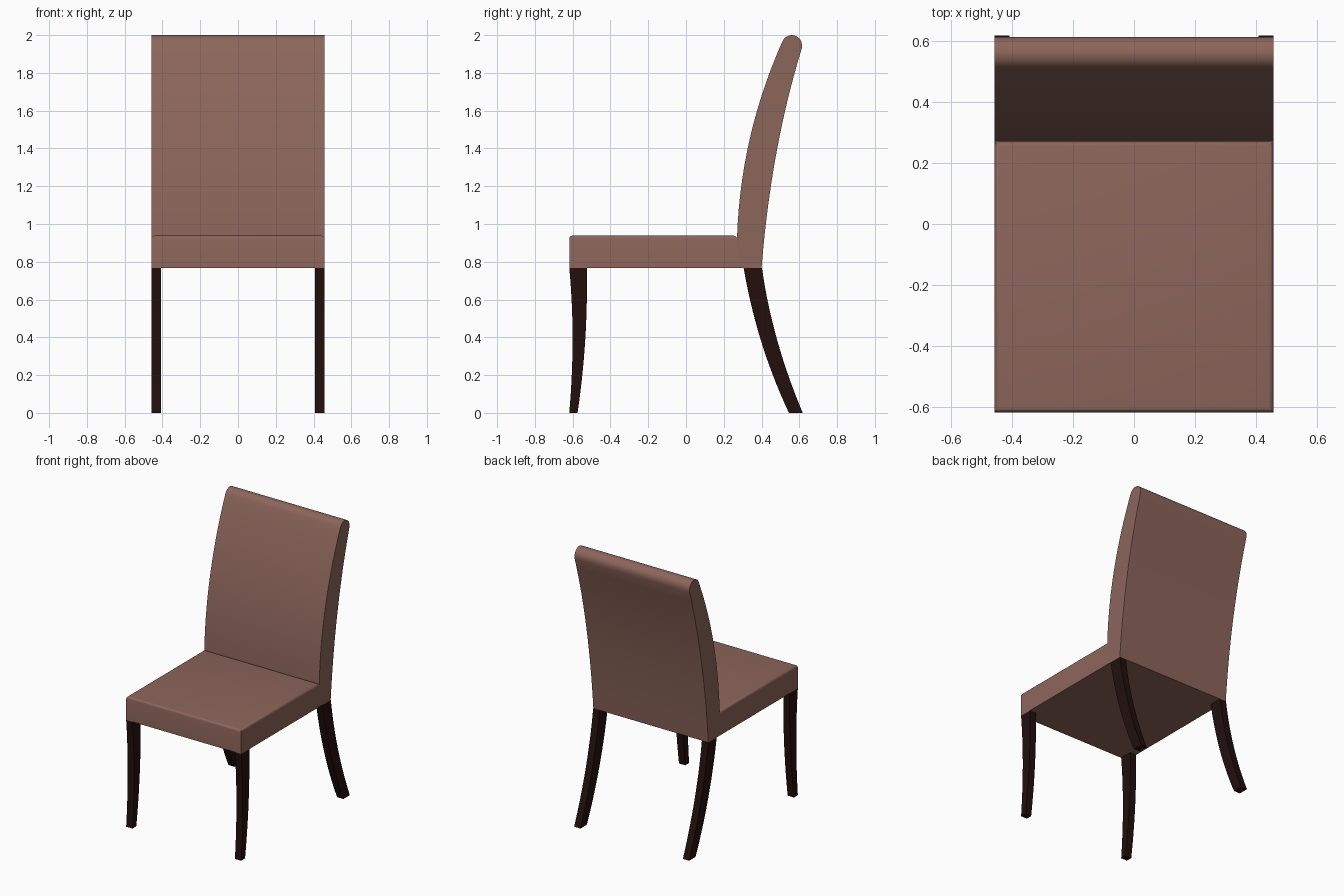
import bpy, bmesh, math

if "Cube" in bpy.data.objects:
    bpy.data.objects.remove(bpy.data.objects["Cube"])

W = 0.458  # half width of the chair


def material(name, col):
    m = bpy.data.materials.new(name)
    m.diffuse_color = (*col, 1)
    m.use_nodes = True
    m.node_tree.nodes["Principled BSDF"].inputs["Base Color"].default_value = m.diffuse_color
    return m


fabric = material("brown leather", (0.265, 0.132, 0.105))
wood = material("dark wood", (0.016, 0.005, 0.004))


def curve(p0, c, p2, n=14):
    """Quadratic curve through (y, z) points."""
    return [tuple((1 - t) ** 2 * a + 2 * t * (1 - t) * b + t * t * d
                  for a, b, d in zip(p0, c, p2))
            for t in (i / n for i in range(n + 1))]


def extrude_profile(name, profile, x0, x1, mat, bevel_top=0):
    """Extrude a (y, z) outline from x0 to x1."""
    bm = bmesh.new()
    face = bm.faces.new([bm.verts.new((x0, y, z)) for y, z in profile])
    ext = bmesh.ops.extrude_face_region(bm, geom=[face])
    verts = [g for g in ext["geom"] if isinstance(g, bmesh.types.BMVert)]
    bmesh.ops.translate(bm, verts=verts, vec=(x1 - x0, 0, 0))
    if bevel_top:
        top = max(v.co.z for v in bm.verts)
        edges = [e for e in bm.edges if all(v.co.z > top - 1e-4 for v in e.verts)]
        bmesh.ops.bevel(bm, geom=edges, offset=bevel_top, segments=4,
                        profile=0.5, affect='EDGES')
    bmesh.ops.recalc_face_normals(bm, faces=bm.faces[:])
    me = bpy.data.meshes.new(name)
    bm.to_mesh(me)
    bm.free()
    me.materials.append(mat)
    ob = bpy.data.objects.new(name, me)
    bpy.context.collection.objects.link(ob)
    bpy.ops.object.select_all(action='DESELECT')
    ob.select_set(True)
    bpy.context.view_layer.objects.active = ob
    bpy.ops.object.shade_smooth_by_angle(angle=math.radians(35))
    return ob


# Seat cushion with rounded top edges
extrude_profile("seat", [(-0.618, 0.768), (0.27, 0.768), (0.27, 0.938), (-0.618, 0.938)],
                -W, W, fabric, bevel_top=0.016)

# Curved backrest with a rolled top
front = curve((0.27, 0.925), (0.288, 1.47), (0.511, 1.968))
roll = [(0.56 + 0.054 * math.cos(math.radians(a)), 1.946 + 0.054 * math.sin(math.radians(a)))
        for a in range(142, -10, -15)]
back = curve((0.613, 1.93), (0.45, 1.40), (0.40, 0.768))
extrude_profile("backrest", [(0.27, 0.768)] + front + roll + back, -W, W, fabric)

# Curved legs, one pair each at front and rear
legs = {
    "front_leg": (curve((-0.618, 0.768), (-0.583, 0.40), (-0.618, 0)),
                  curve((-0.574, 0), (-0.518, 0.38), (-0.525, 0.768))),
    "rear_leg": (curve((0.305, 0.768), (0.375, 0.36), (0.545, 0)),
                 curve((0.618, 0), (0.456, 0.385), (0.402, 0.768))),
}
for name, (a, b) in legs.items():
    for side, x in (("left", -W), ("right", W - 0.05)):
        extrude_profile(f"{name}_{side}", a + b, x, x + 0.05, wood)
